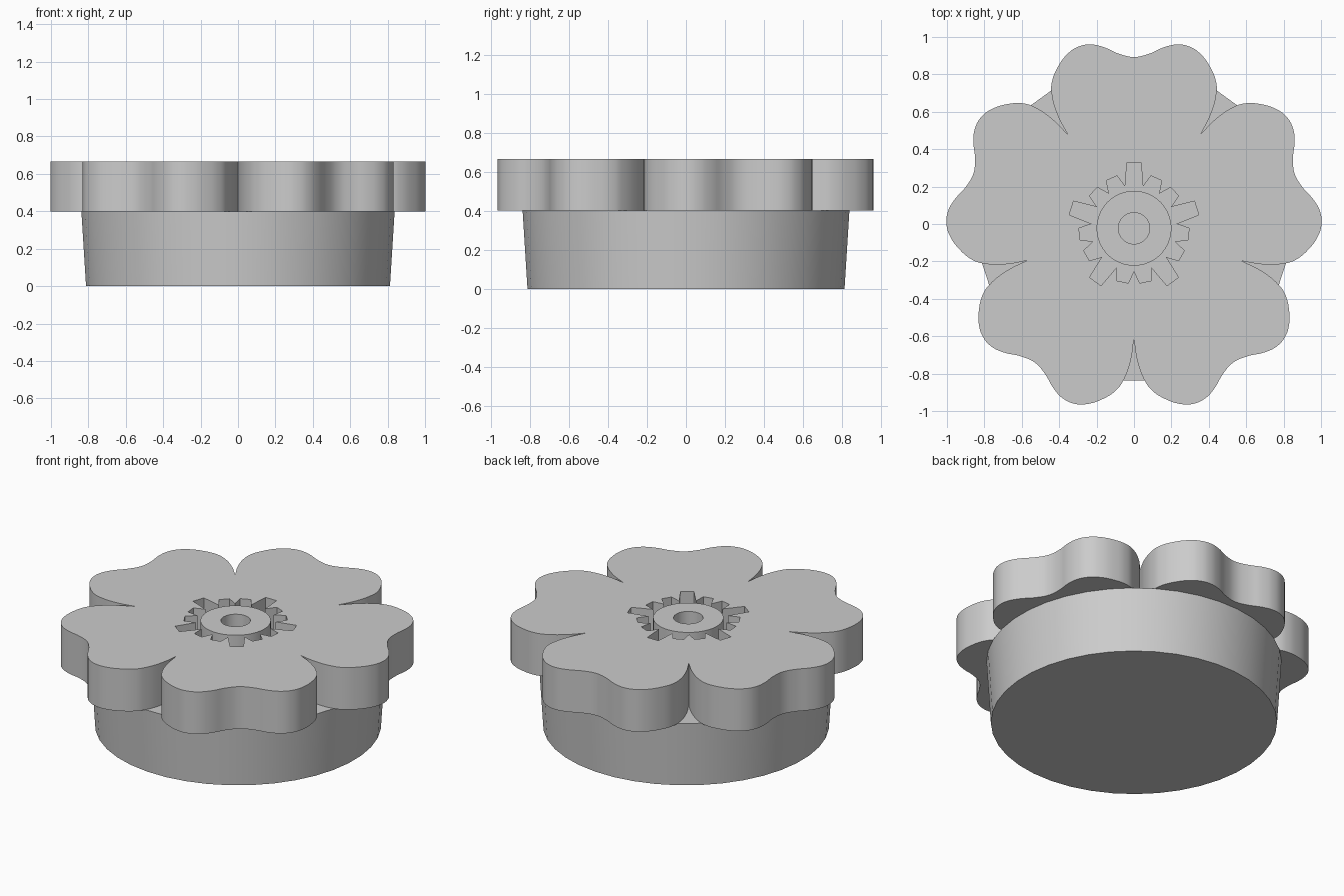
import bpy, math
from mathutils import Matrix, Vector

cube = bpy.data.objects.get("Cube")
if cube:
    bpy.data.objects.remove(cube)

BASE_TOP, FLOWER_TOP = 0.40, 0.665
EYE = Vector((0, -0.023, 0))          # centre of the gear cut-out

grey = bpy.data.materials.new("plain grey")
grey.use_nodes = True
grey.diffuse_color = (0.6, 0.6, 0.6, 1)
grey.node_tree.nodes["Principled BSDF"].inputs["Base Color"].default_value = grey.diffuse_color


def finish(obj, name):
    obj.name = name
    obj.data.materials.clear()
    obj.data.materials.append(grey)
    bpy.ops.object.select_all(action='DESELECT')
    obj.select_set(True)
    bpy.context.view_layer.objects.active = obj
    if obj.type == 'CURVE':
        bpy.ops.object.convert(target='MESH')
    bpy.ops.object.shade_smooth_by_angle(angle=math.radians(30))


def polar(radius, degrees, centre=EYE):
    a = math.radians(degrees)
    return centre + Vector((radius * math.cos(a), radius * math.sin(a), 0))


def add_poly(curve, points):
    spline = curve.splines.new('POLY')
    spline.points.add(len(points) - 1)
    for p, co in zip(spline.points, points):
        p.co = (*co, 1)
    spline.use_cyclic_u = True


def ring(radius, count):
    return [polar(radius, 360 * i / count) for i in range(count)]


# Tapered round base
bpy.ops.mesh.primitive_cone_add(vertices=40, radius1=0.815, radius2=0.84, depth=BASE_TOP,
                                location=(0, 0, BASE_TOP / 2),
                                rotation=(0, 0, math.radians(4.5)))
finish(bpy.context.object, "base")

# Flower plate: one half petal, mirrored and turned five times
half = [(0.356, 0.489), (0.41, 0.595), (0.441, 0.71), (0.44, 0.765), (0.41, 0.845),
        (0.353, 0.922), (0.30, 0.957), (0.237, 0.97), (0.166, 0.957), (0.08, 0.92)]
petal = half + [(0, 0.903)] + [(-x, y) for x, y in reversed(half[1:])]
curve = bpy.data.curves.new("flower", 'CURVE')
curve.dimensions = '2D'
curve.fill_mode = 'BOTH'
curve.extrude = (FLOWER_TOP - BASE_TOP) / 2
curve.resolution_u = 5
outline = curve.splines.new('BEZIER')
outline.bezier_points.add(5 * len(petal) - 1)
for i, point in enumerate(outline.bezier_points):
    turn, k = divmod(i, len(petal))
    spin = Matrix.Rotation(math.radians(72 * turn), 3, 'Z')
    point.co = spin @ Vector((*petal[k], 0)) + Vector((0, -0.01, 0))
    kind = 'VECTOR' if k == 0 else 'AUTO'
    point.handle_left_type = point.handle_right_type = kind
outline.use_cyclic_u = True

# Gear-shaped cut-out: every third tooth is long
gear = []
for i in range(15):
    angle = 90 + 24 * i
    length, width = (0.352, 0.038) if i % 3 == 0 else (0.293, 0.031)
    spin = Matrix.Rotation(math.radians(angle), 3, 'Z')
    gear.append(polar(0.228, angle - 12))
    gear += [EYE + spin @ Vector((length, side * width, 0)) for side in (-1, 1)]
add_poly(curve, gear)

# Centre disc with a round hole
add_poly(curve, ring(0.2, 64))
add_poly(curve, ring(0.084, 32))

flower = bpy.data.objects.new("flower", curve)
flower.location.z = (BASE_TOP + FLOWER_TOP) / 2
bpy.context.collection.objects.link(flower)
finish(flower, "flower_plate")
